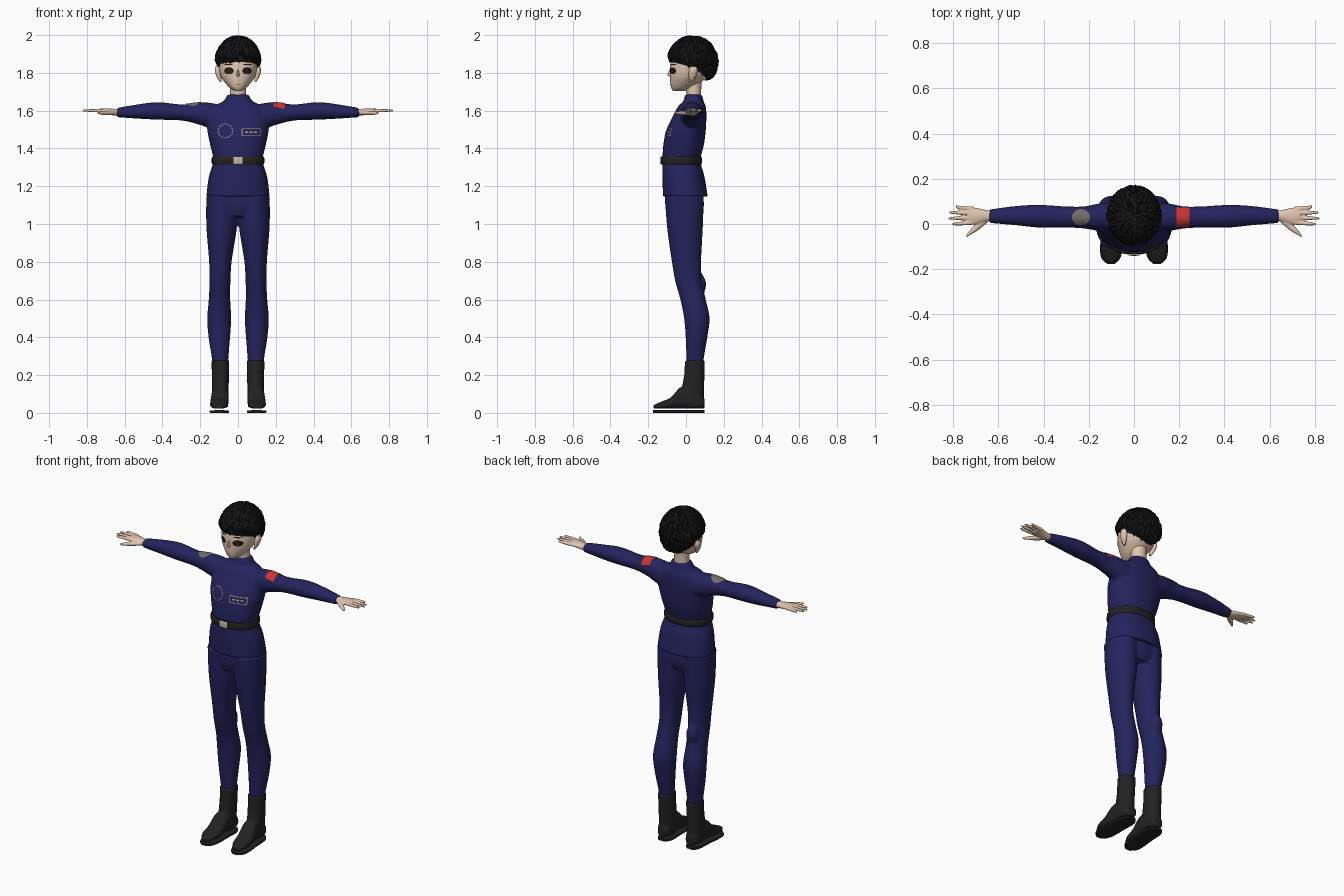
import bpy, bmesh, math, random
from mathutils import Vector

random.seed(4)
if "Cube" in bpy.data.objects:
    bpy.data.objects.remove(bpy.data.objects["Cube"])


def material(name, rgb):
    m = bpy.data.materials.new(name)
    m.use_nodes = True
    m.diffuse_color = (*rgb, 1)
    m.node_tree.nodes["Principled BSDF"].inputs["Base Color"].default_value = (*rgb, 1)
    return m


navy = material("navy cloth", (.018, .017, .11))
skin = material("skin", (.75, .56, .43))
black = material("black hair", (.007, .007, .008))
leather = material("dark leather", (.016, .016, .016))
red = material("red", (.6, .035, .03))
grey = material("grey patch", (.16, .15, .13))
beige = material("beige metal", (.6, .48, .38))
gold = material("pale gold", (.45, .36, .2))
brown = material("dark brown", (.035, .014, .01))
pink = material("lip", (.4, .16, .12))


def finish(name, bm, mat, voxel=0):
    """Turn a bmesh into a smooth object, optionally fused into one skin."""
    me = bpy.data.meshes.new(name)
    bm.to_mesh(me)
    bm.free()
    me.materials.append(mat)
    me.shade_smooth()
    me.set_sharp_from_angle(angle=math.radians(50))
    ob = bpy.data.objects.new(name, me)
    bpy.context.collection.objects.link(ob)
    if voxel:
        r = ob.modifiers.new("fuse", 'REMESH')
        r.mode, r.voxel_size, r.use_smooth_shade = 'VOXEL', voxel, True
        s = ob.modifiers.new("soften", 'SMOOTH')
        s.factor, s.iterations = .5, 4
    return ob


def spline(rings, steps):
    """Catmull-Rom interpolation between the rings."""
    out = []
    for i in range(len(rings) - 1):
        a, b, c, d = (rings[max(0, min(len(rings) - 1, i + k))] for k in (-1, 0, 1, 2))
        for s in range(steps):
            t = s / steps
            out.append([q + .5 * t * (r - p + t * (2 * p - 5 * q + 4 * r - w + t * (3 * (q - r) + w - p)))
                        for p, q, r, w in zip(a, b, c, d)])
    return out + [rings[-1]]


def loft(bm, axis, rings, side=1, n=28, power=2.0, steps=4):
    """Rings are (position along axis, min/max of first and second cross axes)."""
    loops = []
    for t, a0, a1, b0, b1 in spline(rings, steps):
        loop = []
        for k in range(n):
            w = 2 * math.pi * k / n
            c, s = (math.copysign(abs(f(w)) ** (2 / power), f(w)) for f in (math.cos, math.sin))
            p = [(a0 + a1) / 2 + c * (a1 - a0) / 2, (b0 + b1) / 2 + s * (b1 - b0) / 2]
            p.insert("xyz".index(axis), t)
            loop.append(bm.verts.new((p[0] * side, p[1], p[2])))
        loops.append(loop)
    faces = [bm.faces.new(loops[0]), bm.faces.new(loops[-1])]
    for u, v in zip(loops, loops[1:]):
        faces += [bm.faces.new((u[k], u[k - 1], v[k - 1], v[k])) for k in range(n)]
    bmesh.ops.recalc_face_normals(bm, faces=faces)


def patches(name, target, specs, mat, top=False, lift=.003, n=8):
    """Thin plates draped on a surface; specs are (u, v, half width, half height, round)."""
    bpy.context.view_layer.update()
    surf = target.evaluated_get(bpy.context.evaluated_depsgraph_get())
    normal = Vector((0, 0, 1)) if top else Vector((0, -1, 0))
    bm = bmesh.new()
    for u, v, w, h, rounded in specs:
        grid = {}
        for i in range(n + 1):
            for j in range(n + 1):
                a, b = 2 * i / n - 1, 2 * j / n - 1
                if rounded:
                    a, b = a * math.sqrt(1 - b * b / 2), b * math.sqrt(1 - a * a / 2)
                x, y = u + a * w, v + b * h
                start = Vector((x, y, 3)) if top else Vector((x, -3, y))
                hit, p, _, _ = surf.ray_cast(start, -normal)
                if hit:
                    grid[i, j] = bm.verts.new(p + normal * lift)
        for i in range(n):
            for j in range(n):
                q = [(i, j), (i + 1, j), (i + 1, j + 1), (i, j + 1)]
                if all(k in grid for k in q):
                    bm.faces.new([grid[k] for k in q])
    return finish(name, bm, mat)


# Jacket: torso and both sleeves fused
bm = bmesh.new()
loft(bm, 'z', [(1.145, -.168, .168, -.122, .115), (1.25, -.155, .155, -.125, .098),
               (1.335, -.131, .131, -.125, .077), (1.42, -.148, .148, -.12, .095),
               (1.5, -.163, .163, -.103, .105), (1.58, -.16, .16, -.065, .108),
               (1.625, -.125, .125, -.04, .104), (1.65, -.078, .078, -.015, .093),
               (1.685, -.056, .056, -.005, .085)], power=2.2)
for s in (-1, 1):
    loft(bm, 'x', [(.08, -.035, .095, 1.48, 1.63), (.16, -.03, .09, 1.51, 1.643),
                   (.22, -.02, .078, 1.53, 1.642), (.3, -.016, .078, 1.548, 1.633),
                   (.42, -.016, .085, 1.552, 1.645), (.52, -.006, .08, 1.557, 1.635),
                   (.64, .004, .065, 1.565, 1.615)], s)
jacket = finish("jacket", bm, navy, .007)

# Trousers: pelvis, two legs and a fold behind one knee
bm = bmesh.new()
loft(bm, 'z', [(1.04, -.09, .09, -.095, .08), (1.1, -.15, .15, -.11, .095), (1.2, -.145, .145, -.11, .085)])
for s in (-1, 1):
    loft(bm, 'z', [(.25, .052, .134, .006, .09), (.3, .05, .14, .002, .096), (.4, .042, .156, -.002, .113),
                   (.5, .036, .163, -.01, .125), (.6, .041, .155, -.03, .105), (.7, .04, .151, -.058, .082),
                   (.8, .034, .153, -.075, .08), (.9, .018, .161, -.09, .085), (1, .004, .168, -.102, .09),
                   (1.15, .002, .168, -.113, .095)], s)
loft(bm, 'z', [(.61, .08, .11, .06, .08), (.65, .06, .13, .04, .101), (.7, .06, .13, .03, .104),
               (.76, .08, .11, .04, .07)], -1)
finish("trousers", bm, navy, .007)

# Belt with buckle
bm = bmesh.new()
loft(bm, 'z', [(1.315, -.135, .135, -.132, .08), (1.322, -.139, .139, -.136, .084),
               (1.35, -.139, .139, -.136, .084), (1.357, -.135, .135, -.132, .08)], n=48, power=2.2, steps=1)
belt = finish("belt", bm, leather)
patches("buckle", belt, [(0, 1.336, .024, .019, False)], beige, lift=.005)

# Boots, soles and hands
for s, side in ((-1, "right"), (1, "left")):
    bm = bmesh.new()
    loft(bm, 'z', [(.03, .052, .134, -.01, .095), (.12, .05, .138, -.022, .096),
                   (.2, .047, .139, -.01, .098), (.277, .046, .14, -.006, .1)], s)
    loft(bm, 'y', [(.097, .065, .12, .022, .08), (.06, .05, .137, .022, .11), (-.02, .05, .141, .022, .14),
                   (-.08, .052, .147, .022, .082), (-.13, .057, .146, .022, .06),
                   (-.172, .08, .125, .022, .042)], s, power=2.6)
    finish(side + "_boot", bm, leather, .006)
    bm = bmesh.new()
    loft(bm, 'y', [(.097, .07, .118, 0, .014), (.06, .049, .137, 0, .014), (-.02, .05, .142, 0, .014),
                   (-.1, .05, .15, 0, .014), (-.15, .06, .145, 0, .014),
                   (-.176, .085, .12, 0, .014)], s, power=8)
    finish(side + "_sole", bm, leather)

    bm = bmesh.new()
    loft(bm, 'x', [(.62, .014, .056, 1.572, 1.608), (.655, .01, .062, 1.574, 1.61),
                   (.7, -.002, .072, 1.583, 1.612), (.735, .0, .073, 1.588, 1.61)], s)
    digits = [(.004, -.002, .805), (.026, .024, .822), (.047, .05, .818), (.065, .077, .79)]
    for y0, y1, tip in digits:
        loft(bm, 'x', [(.71, y0 - .007, y0 + .012, 1.59, 1.608), (.77, (y0 + y1) / 2 - .008, (y0 + y1) / 2 + .01, 1.592, 1.609),
                       (tip, y1 - .004, y1 + .006, 1.596, 1.606)], s, n=12)
    loft(bm, 'x', [(.65, .005, .045, 1.577, 1.6), (.69, -.028, .012, 1.576, 1.6),
                   (.72, -.046, -.02, 1.578, 1.598), (.742, -.06, -.046, 1.582, 1.594)], s, n=14)
    finish(side + "_hand", bm, skin, .0035)

# Head, neck, ears and nose
bm = bmesh.new()
loft(bm, 'z', [(1.704, -.062, .03, -.062, -.02), (1.704, -.016, .016, -.068, -.01), (1.72, -.042, .042, -.078, .035),
               (1.745, -.066, .066, -.083, .075), (1.78, -.09, .09, -.085, .11), (1.83, -.101, .101, -.085, .135),
               (1.88, -.099, .099, -.076, .143), (1.93, -.076, .076, -.055, .115),
               (1.96, -.04, .04, -.01, .08)][1:], n=40)
head = finish("head", bm, skin)
bm = bmesh.new()
loft(bm, 'z', [(1.62, -.05, .05, .0, .084), (1.69, -.043, .043, .002, .08), (1.79, -.045, .045, -.01, .085)])
finish("neck", bm, skin)
bm = bmesh.new()
loft(bm, 'z', [(1.82, -.003, .003, -.086, -.07), (1.79, -.008, .008, -.098, -.06), (1.78, -.005, .005, -.086, -.06)], n=12)
finish("nose", bm, skin)
for s, side in ((-1, "right"), (1, "left")):
    bm = bmesh.new()
    loft(bm, 'z', [(1.752, .086, .096, .02, .034), (1.775, .088, .111, .015, .05), (1.81, .09, .122, .015, .062),
                   (1.835, .095, .118, .025, .055)], s, n=16)
    finish(side + "_ear", bm, skin)

# Face details
patches("eye_outlines", head, [(s * .048, 1.811, .025, .018, True) for s in (-1, 1)], black, lift=.002)
patches("irises", head, [(s * .047, 1.809, .013, .014, True) for s in (-1, 1)], brown, lift=.004)
patches("brows", head, [(s * .05, 1.845, .024, .003, True) for s in (-1, 1)], black, lift=.002)
patches("mouth", head, [(0, 1.738, .014, .0025, True)], pink, lift=.002)

# Uniform badges
patches("red_sleeve_patch", jacket, [(.217, .03, .028, .044, False)], red, top=True)
patches("grey_sleeve_patch", jacket, [(-.235, .03, .04, .036, True)], grey, top=True)
crest = [(-.067 + .038 * math.cos(k * math.pi / 9), 1.493 + .036 * math.sin(k * math.pi / 9), .004, .003, True)
         for k in range(18)]
patches("chest_crest", jacket, crest, gold, n=3)
frame = [(.069, z, .049, .0018, False) for z in (1.468, 1.504)]
frame += [(x, 1.486, .0018, .018, False) for x in (.021, .117)]
frame += [(.045 + .024 * k, 1.486, .008, .004, False) for k in range(3)]
patches("chest_badge", jacket, frame, gold)


# Hair: a close cap covered with curly tapered locks
def scalp(theta, phi, k):
    return Vector((.11 * math.sin(theta) * math.cos(phi) * k,
                   .035 + .124 * math.sin(theta) * math.sin(phi) * k,
                   1.86 + .126 * math.cos(theta) * k))


def hairline(phi):
    b = math.sin(phi)
    return 1.9 + .45 * b + .17 * b * b


bm = bmesh.new()
cols = 40
rows = [[bm.verts.new(scalp(.02 + (hairline(p) - .05) * r / 16, p, .98))
         for p in (2 * math.pi * c / cols for c in range(cols))] for r in range(17)]
for u, v in zip(rows, rows[1:]):
    for c in range(cols):
        bm.faces.new((u[c - 1], v[c - 1], v[c], u[c]))
bm.faces.new(rows[0])
finish("hair_cap", bm, black)

curve = bpy.data.curves.new("hair_locks", 'CURVE')
curve.dimensions, curve.bevel_depth, curve.bevel_resolution = '3D', .014, 1
curve.use_fill_caps = True
for i in range(330):
    phi = i * 2.39996
    end = hairline(phi) * math.sqrt(random.uniform(.06, 1.06))
    begin = max(.03, end - random.uniform(.45, .75))
    curl, wave = random.uniform(-.22, .22), random.uniform(0, 6)
    sp = curve.splines.new('POLY')
    sp.points.add(6)
    for j, pt in enumerate(sp.points):
        t = j / 6
        k = .96 + .055 * math.sin(math.pi * t * 1.1) + (.03 * t if random.random() < .5 else 0)
        p = scalp(begin + (end - begin) * t, phi + curl * math.sin(wave + 4 * t) * t / max(.5, math.sin(end)), k)
        p.z = min(p.z, 1.987)
        pt.co = (*p, 1)
        pt.radius = (.5 + .5 * math.sin(math.pi * min(1, t * 1.2))) * (1 - t ** 3 * .85)
locks = bpy.data.objects.new("hair_guide", curve)
bpy.context.collection.objects.link(locks)
bpy.context.view_layer.update()
mesh = bpy.data.meshes.new_from_object(locks.evaluated_get(bpy.context.evaluated_depsgraph_get()))
bpy.data.objects.remove(locks)
bm = bmesh.new()
bm.from_mesh(mesh)
finish("hair_locks", bm, black)
